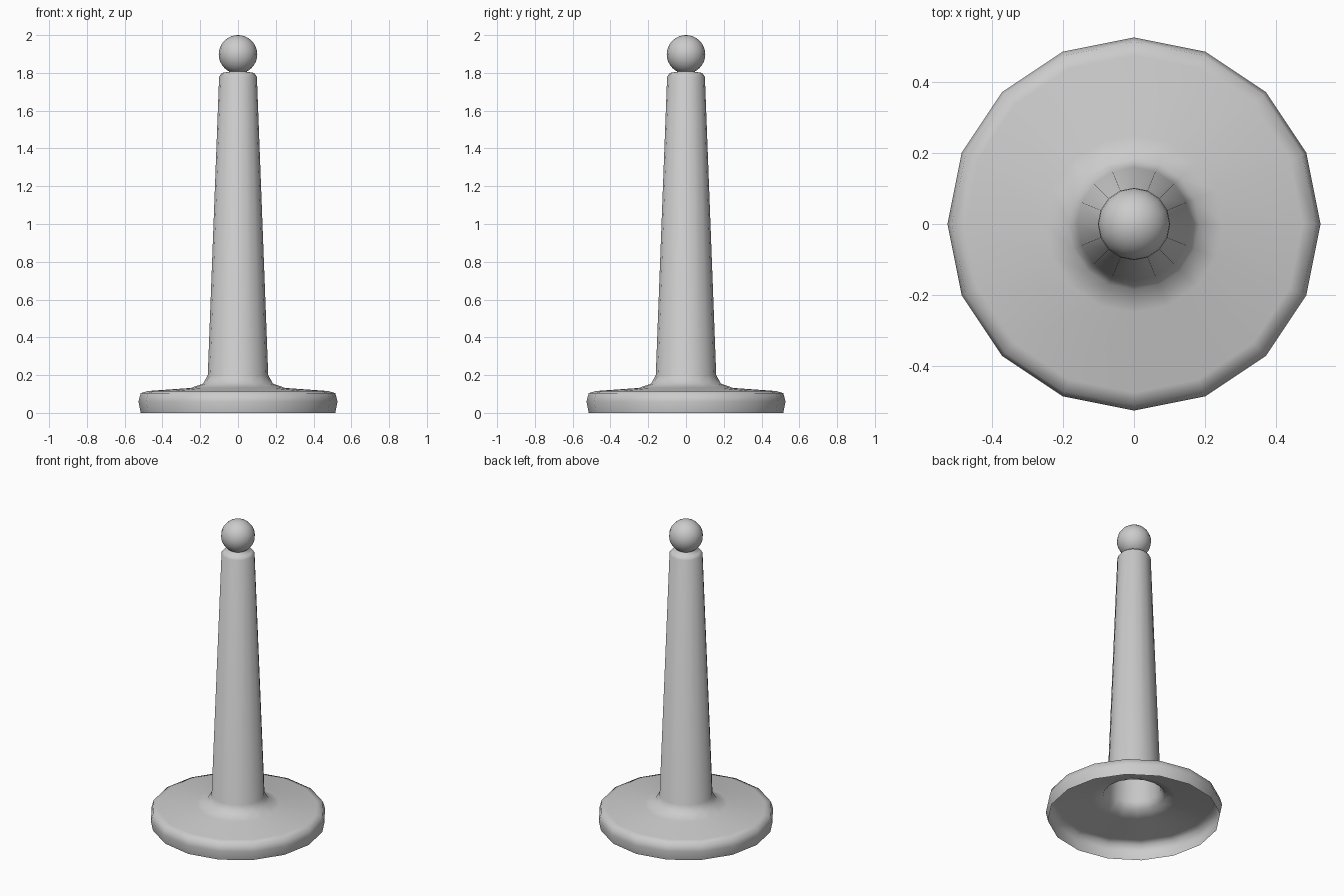
import bpy
import bmesh
from math import cos, sin, tau

cube = bpy.data.objects.get("Cube")
if cube:
    bpy.data.objects.remove(cube, do_unlink=True)

SIDES = 16

grey = bpy.data.materials.new("light_grey")
grey.use_nodes = True
colour = (0.6, 0.6, 0.6, 1)
grey.diffuse_color = colour
grey.node_tree.nodes["Principled BSDF"].inputs["Base Color"].default_value = colour


def add_object(name, bm):
    bmesh.ops.recalc_face_normals(bm, faces=bm.faces)
    for face in bm.faces:
        face.smooth = True
    mesh = bpy.data.meshes.new(name)
    bm.to_mesh(mesh)
    bm.free()
    mesh.materials.append(grey)
    obj = bpy.data.objects.new(name, mesh)
    bpy.context.collection.objects.link(obj)
    return obj


def lathe(name, profile):
    """Open shell turned around the z axis from (radius, height) points."""
    bm = bmesh.new()
    rings = [[bm.verts.new((r * cos(tau * i / SIDES), r * sin(tau * i / SIDES), z))
              for i in range(SIDES)] for r, z in profile]
    for low, high in zip(rings, rings[1:]):
        for i in range(SIDES):
            j = (i + 1) % SIDES
            bm.faces.new((low[i], low[j], high[j], high[i]))
    return add_object(name, bm)


# Hollow flared foot, tapering post and narrow neck in one shell
lathe("base_and_post", [
    (0.515, 0), (0.527, 0.06), (0.515, 0.105), (0.476, 0.116),
    (0.25, 0.132), (0.185, 0.155), (0.16, 0.2),
    (0.1, 1.78), (0.085, 1.8), (0.047, 1.806), (0.047, 1.82)])

# Ball finial
bm = bmesh.new()
bmesh.ops.create_uvsphere(bm, u_segments=SIDES, v_segments=SIDES, radius=0.102)
bmesh.ops.translate(bm, verts=bm.verts, vec=(0, 0, 1.898))
add_object("ball_finial", bm)
